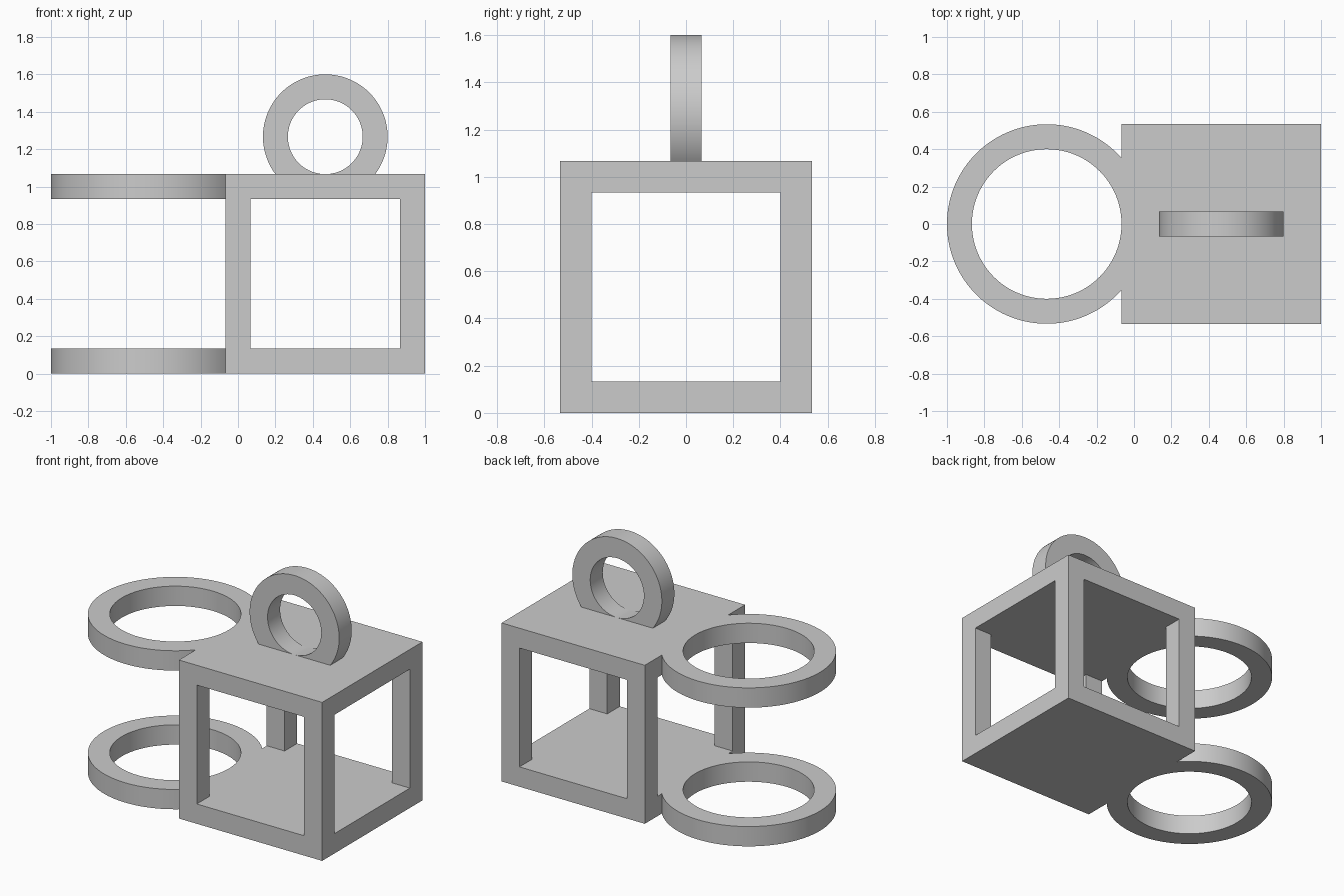
import bpy, bmesh
from math import acos, cos, sin, pi, radians
from mathutils import Matrix

if "Cube" in bpy.data.objects:
    bpy.data.objects.remove(bpy.data.objects["Cube"], do_unlink=True)

U = 1 / 15            # design unit
WALL = 2 * U          # thickness of plates, posts and rings
HALF = 8 * U          # half width of the box
BOX_X = 7 * U         # box centre
SEGMENTS = 96

grey = bpy.data.materials.new("plain grey")
grey.use_nodes = True
grey.diffuse_color = (0.6, 0.6, 0.6, 1)
grey.node_tree.nodes["Principled BSDF"].inputs["Base Color"].default_value = grey.diffuse_color


def finish(name, bm):
    bmesh.ops.recalc_face_normals(bm, faces=bm.faces)
    mesh = bpy.data.meshes.new(name)
    bm.to_mesh(mesh)
    bm.free()
    mesh.materials.append(grey)
    obj = bpy.data.objects.new(name, mesh)
    bpy.context.collection.objects.link(obj)
    return obj


def activate(obj):
    bpy.ops.object.select_all(action='DESELECT')
    obj.select_set(True)
    bpy.context.view_layer.objects.active = obj


def prism(name, outline, z0, z1):
    """Extrude a flat outline from z0 to z1."""
    bm = bmesh.new()
    face = bm.faces.new([bm.verts.new((x, y, z0)) for x, y in outline])
    top = bmesh.ops.extrude_face_region(bm, geom=[face])["geom"]
    bmesh.ops.translate(bm, vec=(0, 0, z1 - z0),
                        verts=[v for v in top if isinstance(v, bmesh.types.BMVert)])
    return finish(name, bm)


def clipped_ring(name, inner, placement):
    """Flat ring whose +x side is cut off along the tangent of its hole."""
    outer = inner + WALL
    start = acos(inner / outer)
    bm = bmesh.new()
    sections = []
    for i in range(SEGMENTS + 1):
        t = i / SEGMENTS
        a, b = start + (2 * pi - 2 * start) * t, 2 * pi * t
        corners = [(outer, a, -1), (outer, a, 1), (inner, b, 1), (inner, b, -1)]
        sections.append([bm.verts.new((r * cos(k), r * sin(k), s * WALL / 2))
                         for r, k, s in corners])
    for p, q in zip(sections, sections[1:]):
        for j in range(4):
            k = (j + 1) % 4
            bm.faces.new((p[j], p[k], q[k], q[j]))
    bm.faces.new(sections[0])
    bm.faces.new(sections[-1])
    bm.transform(placement)
    obj = finish(name, bm)
    activate(obj)
    bpy.ops.object.shade_smooth_by_angle(angle=radians(30))
    return obj


# Open box: solid block with a plus-shaped tunnel leaving four corner posts
square = [(-1, -1), (1, -1), (1, 1), (-1, 1)]
frame = prism("box_frame", [(BOX_X + x * HALF, y * HALF) for x, y in square], 0, 2 * HALF)

post, far = HALF - WALL, HALF + WALL
arm = [(far, -post), (far, post), (post, post)]
plus = []
for turn in range(4):
    for x, y in arm:
        for _ in range(turn):
            x, y = -y, x
        plus.append((BOX_X + x, y))
cutter = prism("tunnel_cutter", plus, WALL, 2 * HALF - WALL)
cutter.hide_render = True

cut = frame.modifiers.new("tunnels", 'BOOLEAN')
cut.operation = 'DIFFERENCE'
cut.solver = 'EXACT'
cut.object = cutter
activate(frame)
bpy.ops.object.modifier_apply(modifier=cut.name)
bpy.data.objects.remove(cutter, do_unlink=True)

# Two side rings level with the bottom and top plates
for name, z in (("lower_side_ring", WALL / 2), ("upper_side_ring", 2 * HALF - WALL / 2)):
    clipped_ring(name, 6 * U, Matrix.Translation((-BOX_X, 0, z)))

# Upright hanging ring: turned so its cut side rests on the top plate
upright = Matrix.Rotation(pi / 2, 4, 'Y') @ Matrix.Rotation(pi / 2, 4, 'X')
clipped_ring("hanging_ring", 3 * U, Matrix.Translation((BOX_X, 0, 2 * HALF + 3 * U)) @ upright)
